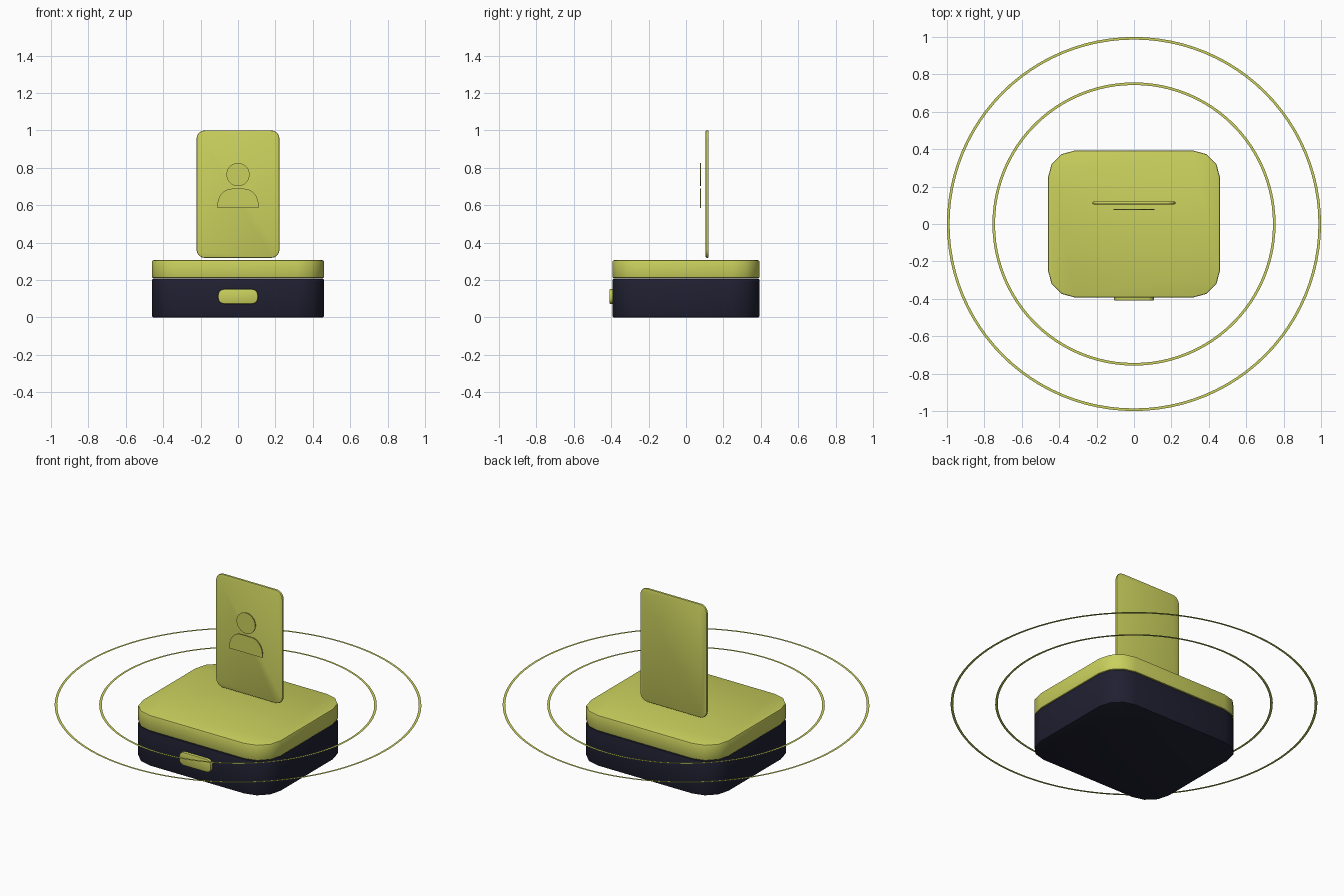
import bpy, bmesh
from math import sin, cos, pi, radians
from mathutils import Matrix

cube = bpy.data.objects.get("Cube")
if cube:
    bpy.data.objects.remove(cube, do_unlink=True)


def make_material(name, rgb):
    mat = bpy.data.materials.new(name)
    mat.use_nodes = True
    color = (*rgb, 1)
    mat.diffuse_color = color
    mat.node_tree.nodes["Principled BSDF"].inputs["Base Color"].default_value = color
    return mat


lime = make_material("lime", (0.59, 0.63, 0.11))
navy = make_material("dark_navy", (0.014, 0.014, 0.031))

UPRIGHT = Matrix.Rotation(pi / 2, 4, 'X')  # profile plane becomes x-z, extrusion runs to -y


def arc(cx, cy, rx, ry, start, end, steps):
    angles = [radians(start + (end - start) * i / steps) for i in range(steps + 1)]
    return [(cx + rx * cos(a), cy + ry * sin(a)) for a in angles]


def rounded_rect(hx, hy, r, steps):
    points = []
    for i, (sx, sy) in enumerate([(1, 1), (-1, 1), (-1, -1), (1, -1)]):
        points += arc(sx * (hx - r), sy * (hy - r), r, r, 90 * i, 90 * i + 90, steps)
    return points


def finish(name, bm, mat, matrix):
    bmesh.ops.recalc_face_normals(bm, faces=bm.faces)
    mesh = bpy.data.meshes.new(name)
    bm.transform(matrix)
    bm.to_mesh(mesh)
    bm.free()
    mesh.materials.append(mat)
    obj = bpy.data.objects.new(name, mesh)
    bpy.context.collection.objects.link(obj)
    bpy.ops.object.select_all(action='DESELECT')
    obj.select_set(True)
    bpy.context.view_layer.objects.active = obj
    bpy.ops.object.shade_smooth_by_angle(angle=radians(35))
    return obj


def slab(name, points, depth, mat, location, bevel=0, upright=False):
    """Extrude a flat outline and soften both of its rims."""
    bm = bmesh.new()
    face = bm.faces.new([bm.verts.new((x, y, 0)) for x, y in points])
    out = bmesh.ops.extrude_face_region(bm, geom=[face])
    top = [v for v in out["geom"] if isinstance(v, bmesh.types.BMVert)]
    bmesh.ops.translate(bm, verts=top, vec=(0, 0, depth))
    if bevel:
        rims = [e for e in bm.edges if abs(e.verts[0].co.z - e.verts[1].co.z) < 1e-6]
        bmesh.ops.bevel(bm, geom=rims, offset=bevel, segments=2, profile=0.5, affect='EDGES')
    turn = UPRIGHT if upright else Matrix()
    return finish(name, bm, mat, Matrix.Translation(location) @ turn)


def flat_ring(name, outer, inner, z, steps=96):
    bm = bmesh.new()
    loops = [[bm.verts.new((x, y, 0)) for x, y in arc(0, 0, r, r, 0, 360, steps)[:-1]]
             for r in (inner, outer)]
    for i in range(steps):
        j = (i + 1) % steps
        bm.faces.new((loops[0][i], loops[1][i], loops[1][j], loops[0][j]))
    ring = finish(name, bm, lime, Matrix.Translation((0, 0, z)))
    if ring.data.polygons[0].normal.z < 0:
        ring.data.flip_normals()


# Box: dark base, bright lid and front latch
footprint = rounded_rect(0.46, 0.393, 0.145, 3)
slab("base", footprint, 0.208, navy, (0, 0, 0), 0.008)
slab("lid", footprint, 0.096, lime, (0, 0, 0.21), 0.008)
slab("latch", rounded_rect(0.106, 0.039, 0.03, 3), 0.03, lime, (0, -0.38, 0.112), 0.004, True)

# Floating card with a person icon in front of it
slab("card", rounded_rect(0.222, 0.341, 0.045, 4), 0.016, lime, (0, 0.121, 0.659), 0.006, True)
slab("icon_head", arc(0, 0, 0.062, 0.062, 0, 360, 32)[:-1], 0.006, lime,
     (0, 0.081, 0.764), 0, True)
shoulders = ([(-0.11, 0), (0.11, 0)] + arc(0.035, 0.015, 0.075, 0.088, 0, 90, 8)
             + arc(-0.035, 0.015, 0.075, 0.088, 90, 180, 8))
slab("icon_shoulders", shoulders, 0.006, lime, (0, 0.081, 0.585), 0, True)

# Flat halo rings around the box
flat_ring("outer_ring", 1.0, 0.986, 0.3)
flat_ring("inner_ring", 0.757, 0.743, 0.3)
